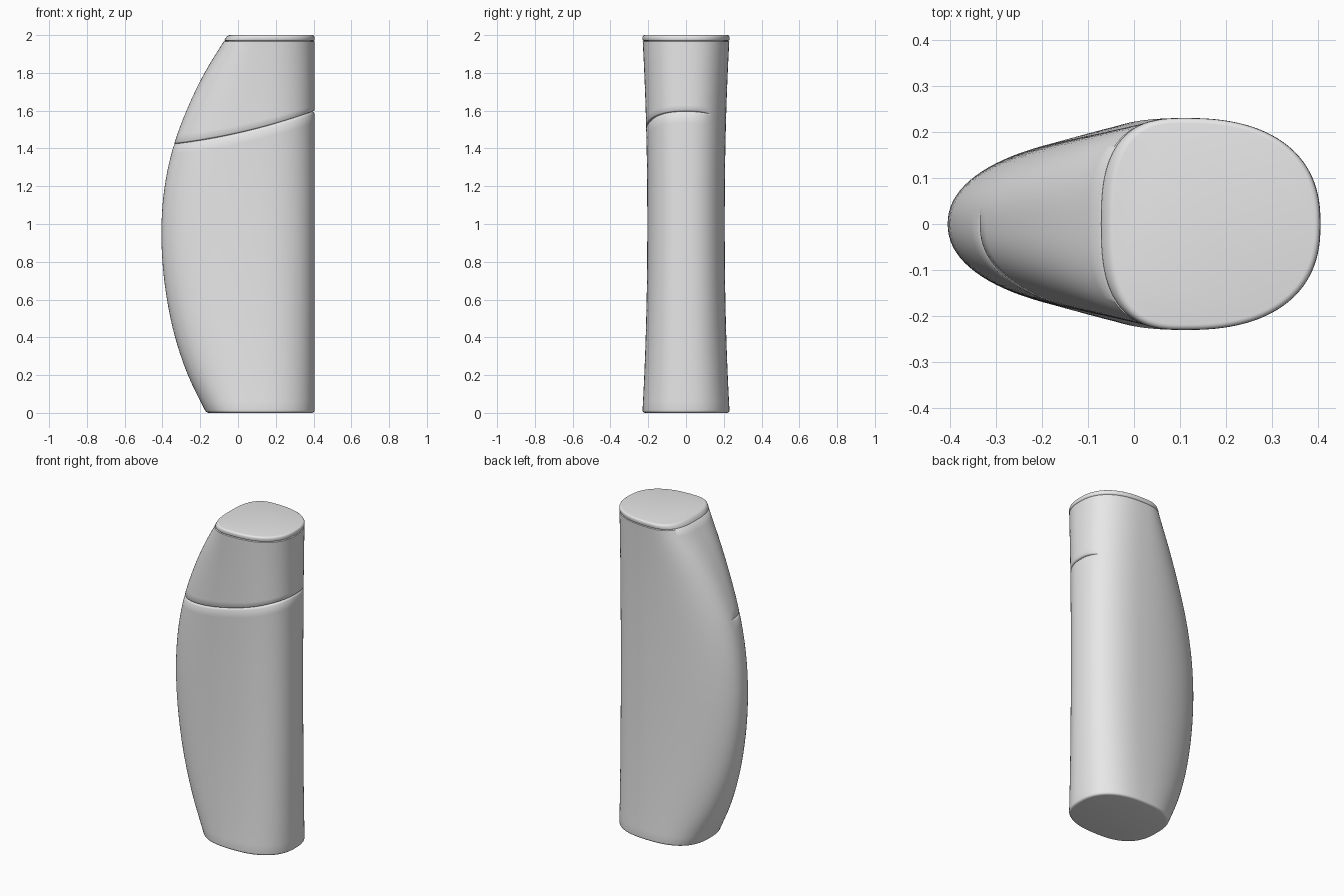
import bpy, math

if "Cube" in bpy.data.objects:
    bpy.data.objects.remove(bpy.data.objects["Cube"])

N = 112          # points round each section
CX = 0.11        # x of the widest line
LEFT = [-.168, -.265, -.333, -.376, -.400, -.405, -.388, -.345, -.273, -.177, -.055]  # every 0.2 in z

grey = bpy.data.materials.new("light_grey_plastic")
grey.diffuse_color = (0.8, 0.8, 0.8, 1)
grey.use_nodes = True
grey.node_tree.nodes["Principled BSDF"].inputs["Base Color"].default_value = grey.diffuse_color


def left_edge(z):
    """Smooth curve through the LEFT profile points."""
    t = min(max(z / 0.2, 0), 9.9999)
    i = int(t)
    f = t - i
    p1, p2 = LEFT[i], LEFT[i + 1]
    p0 = LEFT[i - 1] if i > 0 else 2 * p1 - p2
    p3 = LEFT[i + 2] if i < 9 else 2 * p2 - p1
    return p1 + 0.5 * f * (p2 - p0 + f * (2*p0 - 5*p1 + 4*p2 - p3 + f * (3*(p1 - p2) + p3 - p0)))


def section(ang, z, inset):
    """Point of the bottle section at height z: flat right side, tapering left side."""
    c, s = math.cos(ang), math.sin(ang)
    b = 0.205 + 0.026 * abs(z - 1) ** 2.2
    if c >= 0:
        a, n = 0.295, 2.4
    else:
        a = CX - left_edge(z)
        n = 2.15 + 0.65 * (0.515 - a) / 0.335
    x = CX + math.copysign((a - inset) * abs(c) ** (2 / n), c)
    y = math.copysign((b - inset) * abs(s) ** (2 / n), s)
    return x, y


def seam(x):
    return 1.482 + 0.22 * x + 0.15 * x * x


def seam_point(ang, frac, offset, base, inset):
    """Point on a ring blended between the height 'base' and the slanted seam."""
    z = 1.5
    for _ in range(12):
        x, y = section(ang, z, 0)
        z = base + (seam(x) + offset - base) * frac
    # the groove is cut only on the front and fades out at the ends
    fade = min(max((0.13 - y) / 0.06, 0), 1)
    if x < 0:
        fade = min(max((0.03 - y) / 0.05, 0), 1)
    x, y = section(ang, z, inset * fade)
    return x, y, z


def level(z, inset=0):
    return [(*section(2 * math.pi * i / N, z, inset), z) for i in range(N)]


def slanted(frac, offset, base, inset=0):
    return [seam_point(2 * math.pi * i / N, frac, offset, base, inset) for i in range(N)]


def loft(name, rings, bottom=False, top=False):
    verts = [p for r in rings for p in r]
    faces = []
    for k in range(len(rings) - 1):
        for i in range(N):
            j = (i + 1) % N
            faces.append((k*N + i, k*N + j, k*N + N + j, k*N + N + i))
    if bottom:
        faces.append(tuple(reversed(range(N))))
    if top:
        faces.append(tuple(range(len(verts) - N, len(verts))))
    me = bpy.data.meshes.new(name)
    me.from_pydata(verts, [], faces)
    me.materials.append(grey)
    ob = bpy.data.objects.new(name, me)
    bpy.context.collection.objects.link(ob)
    bpy.ops.object.select_all(action='DESELECT')
    ob.select_set(True)
    bpy.context.view_layer.objects.active = ob
    bpy.ops.object.shade_smooth_by_angle(angle=math.radians(50))
    return ob


# lower body: rounded foot, walls, up to the bottom of the seam groove
R = 0.014
foot = [level(R - R * math.sin(a), R - R * math.cos(a))
        for a in [math.radians(d) for d in (90, 67, 45, 22, 0)]]
walls = [slanted(k / 32, -0.012, R) for k in range(1, 33)]
groove_low = [slanted(1, -0.006, R, 0.004), slanted(1, 0, R, 0.011)]
loft("bottle_body", foot + walls + groove_low, bottom=True)

# cap: from the groove up to the rim
RIM = 1.966
groove_high = [slanted(1, 0, RIM, 0.011), slanted(1, 0.003, RIM, 0.003)]
cap_walls = [slanted(1 - k / 14, 0.007, RIM) for k in range(15)]
loft("cap", groove_high + cap_walls + [level(1.969, 0.007)])

# top lid: thin rounded rim with a flat top
R = 0.012
lid = [level(1.969, 0.007), level(1.972, 0.001), level(1.977, -0.001)]
lid += [level(2 - R + R * math.sin(a), R - R * math.cos(a))
        for a in [math.radians(d) for d in (0, 22, 45, 67, 90)]]
loft("lid", lid, top=True)
